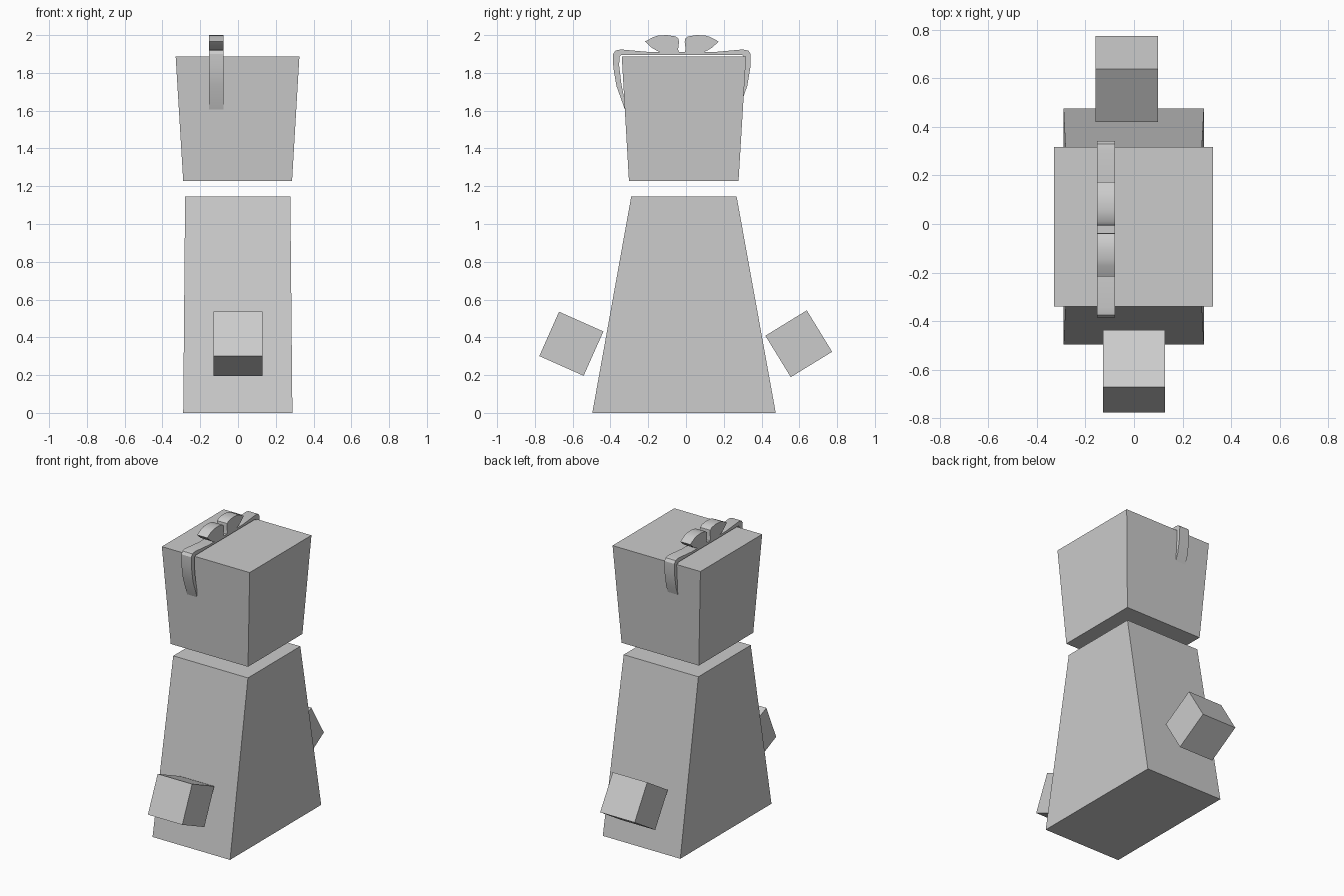
import bpy, math

if "Cube" in bpy.data.objects:
    bpy.data.objects.remove(bpy.data.objects["Cube"])

def mesh_object(name, verts, faces):
    me = bpy.data.meshes.new(name)
    me.from_pydata(verts, [], faces)
    me.update()
    ob = bpy.data.objects.new(name, me)
    bpy.context.collection.objects.link(ob)
    return ob

def tapered_block(name, bottom, top):
    """Each end is (x0, x1, y0, y1, z)."""
    verts = []
    for x0, x1, y0, y1, z in (bottom, top):
        verts += [(x0, y0, z), (x1, y0, z), (x1, y1, z), (x0, y1, z)]
    sides = [(i, (i + 1) % 4, (i + 1) % 4 + 4, i + 4) for i in range(4)]
    return mesh_object(name, verts, [(3, 2, 1, 0), (4, 5, 6, 7)] + sides)

def cube(name, centre, size, angle):
    bpy.ops.mesh.primitive_cube_add(size=size, location=centre,
                                    rotation=(math.radians(angle), 0, 0))
    bpy.context.object.name = name

def prism(name, profile, x0, x1):
    """Extrude a counter-clockwise (y, z) profile along x."""
    n = len(profile)
    verts = [(x, y, z) for x in (x0, x1) for y, z in profile]
    faces = [tuple(range(n))[::-1], tuple(range(n, 2 * n))]
    faces += [(i, (i + 1) % n, (i + 1) % n + n, i + n) for i in range(n)]
    ob = mesh_object(name, verts, faces)
    bpy.ops.object.select_all(action='DESELECT')
    ob.select_set(True)
    bpy.context.view_layer.objects.active = ob
    bpy.ops.object.shade_smooth_by_angle(angle=math.radians(30))

# Body and head
tapered_block("body", (-0.29, 0.288, -0.496, 0.475, 0), (-0.28, 0.277, -0.29, 0.268, 1.145))
tapered_block("head", (-0.29, 0.286, -0.302, 0.278, 1.227), (-0.33, 0.325, -0.34, 0.318, 1.887))

# Hands, tilted outwards
cube("front_hand", (0, -0.607, 0.366), 0.257, -24)
cube("back_hand", (-0.03, 0.597, 0.366), 0.257, 31.5)

# Ribbon, mirrored about its own middle
MID, X0, X1 = -0.022, -0.153, -0.078

def flip(points):
    return [(2 * MID - y, z) for y, z in reversed(points)]

outer = [(-0.065, 1.911), (-0.2, 1.911), (-0.345, 1.924), (-0.374, 1.918), (-0.386, 1.900),
         (-0.385, 1.83), (-0.368, 1.73), (-0.324, 1.607)]
inner = [(-0.316, 1.607), (-0.342, 1.74), (-0.354, 1.84), (-0.352, 1.885),
         (-0.342, 1.896), (-0.2, 1.896)]
half = outer + inner
prism("ribbon_band", half + flip(half), X0, X1)

# Bow loops
loop = [(-0.036, 1.905), (-0.042, 1.925), (-0.037, 1.963), (-0.040, 1.981), (-0.055, 1.993),
        (-0.1, 2.0), (-0.145, 1.998), (-0.172, 1.990), (-0.217, 1.966),
        (-0.185, 1.936), (-0.160, 1.920), (-0.125, 1.905)]
prism("bow_loop_front", loop, X0, X1)
prism("bow_loop_back", flip(loop), X0, X1)
